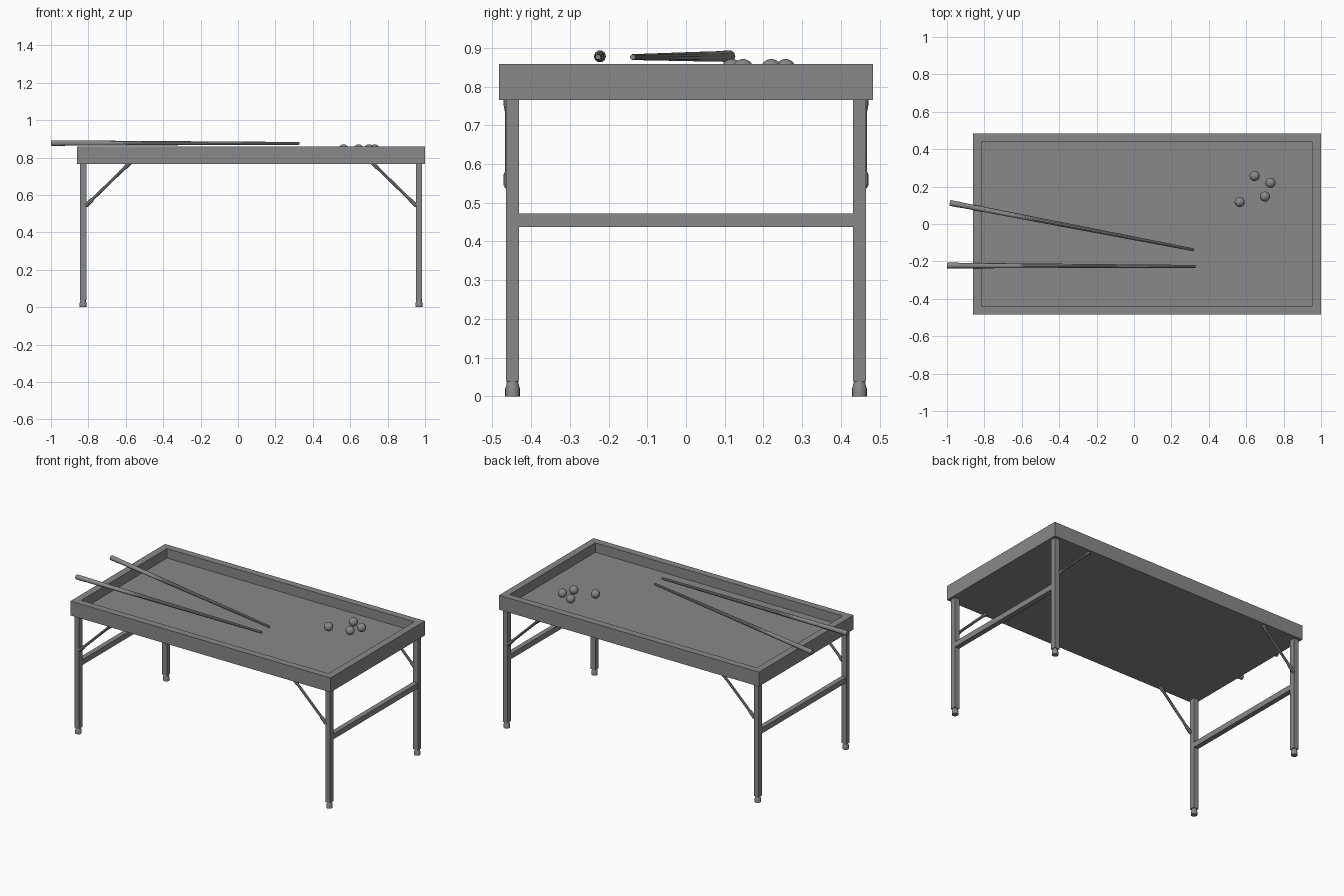
import bpy, bmesh, math
from mathutils import Vector, Matrix

old = bpy.data.objects.get("Cube")
if old:
    bpy.data.objects.remove(old, do_unlink=True)

grey = bpy.data.materials.new("mid grey")
grey.use_nodes = True
colour = (0.25, 0.25, 0.25, 1)
grey.diffuse_color = colour
grey.node_tree.nodes["Principled BSDF"].inputs["Base Color"].default_value = colour

CX = 0.07  # table centre along its length


def finish(name, bm):
    bmesh.ops.recalc_face_normals(bm, faces=bm.faces[:])
    mesh = bpy.data.meshes.new(name)
    bm.to_mesh(mesh)
    bm.free()
    mesh.materials.append(grey)
    obj = bpy.data.objects.new(name, mesh)
    bpy.context.collection.objects.link(obj)
    return obj


def smooth(obj, angle=35):
    bpy.ops.object.select_all(action='DESELECT')
    obj.select_set(True)
    bpy.context.view_layer.objects.active = obj
    bpy.ops.object.shade_smooth_by_angle(angle=math.radians(angle))


def box(name, lo, hi):
    lo, hi = Vector(lo), Vector(hi)
    bm = bmesh.new()
    bmesh.ops.create_cube(bm, size=1, matrix=Matrix.LocRotScale(
        (lo + hi) / 2, None, hi - lo))
    return finish(name, bm)


def turned(name, profile, start, axis, sides):
    """Capped solid of revolution; profile holds (distance, radius)."""
    turn = Vector(axis).to_track_quat('Z', 'Y')
    bm = bmesh.new()
    rings = []
    for d, r in profile:
        rings.append([bm.verts.new(Vector(start) + turn @ Vector(
            (r * math.cos(a), r * math.sin(a), d)))
            for a in (math.tau * i / sides for i in range(sides))])
    for a, b in zip(rings, rings[1:]):
        for i in range(sides):
            j = (i + 1) % sides
            bm.faces.new((a[i], a[j], b[j], b[i]))
    bm.faces.new(rings[0])
    bm.faces.new(rings[-1])
    obj = finish(name, bm)
    smooth(obj)
    return obj


# Tray top: a slab whose upper face is inset and sunk
bm = bmesh.new()
bmesh.ops.create_cube(bm, size=1, matrix=Matrix.LocRotScale(
    (CX, 0, 0.812), None, (1.86, 0.966, 0.093)))
top = max(bm.faces, key=lambda f: f.calc_center_median().z)
bmesh.ops.inset_region(bm, faces=[top], thickness=0.064)
sunk = bmesh.ops.extrude_discrete_faces(bm, faces=[top])["faces"][0]
bmesh.ops.translate(bm, verts=sunk.verts[:], vec=(0, 0, -0.062))
finish("table_top", bm)

for sx, end in ((-1, "right"), (1, "left")):
    leg_x = CX + sx * 0.898
    # Crossbar joining the two legs of one end
    box(end + "_crossbar", (leg_x - 0.016, -0.432, 0.437), (leg_x + 0.016, 0.432, 0.472))
    for sy, side in ((-1, "front"), (1, "back")):
        tag = side + "_" + end
        y = sy * 0.448
        box(tag + "_leg", (leg_x - 0.017, y - 0.017, 0.038), (leg_x + 0.017, y + 0.017, 0.768))
        # Turned levelling foot
        turned(tag + "_foot", [(0, 0.019), (0.02, 0.019), (0.026, 0.017), (0.04, 0.014)],
               (leg_x, y, 0), (0, 0, 1), 16)
        # Diagonal folding brace with flattened outer ends
        low = Vector((leg_x - sx * 0.01, sy * 0.46, 0.538))
        high = Vector((leg_x - sx * 0.25, sy * 0.46, 0.772))
        run = high - low
        turned(tag + "_brace", [(0, 0.006), (0.01, 0.011), (0.05, 0.011), (0.06, 0.008),
                                (run.length - 0.05, 0.008), (run.length - 0.03, 0.011),
                                (run.length, 0.011)], low, run, 8)

# Two tapering cues resting across the right rim
for name, butt, tip in (("front_cue", (-1.0, -0.222, 0.878), (0.33, -0.227, 0.876)),
                        ("back_cue", (-0.985, 0.113, 0.878), (0.32, -0.138, 0.876))):
    axis = Vector(tip) - Vector(butt)
    n = axis.length
    turned(name, [(0, 0.014), (0.004, 0.0155), (0.06, 0.0155), (0.064, 0.0145),
                  (0.5, 0.0125), (0.94, 0.010), (n - 0.01, 0.008), (n, 0.007)],
           butt, axis, 10)

# Loose balls on the bed
for i, (x, y) in enumerate(((0.645, 0.257), (0.73, 0.22), (0.70, 0.147), (0.565, 0.118))):
    bm = bmesh.new()
    bmesh.ops.create_uvsphere(bm, u_segments=24, v_segments=14, radius=0.027,
                              matrix=Matrix.Translation((x, y, 0.844)))
    smooth(finish("ball_%d" % (i + 1), bm), 60)
